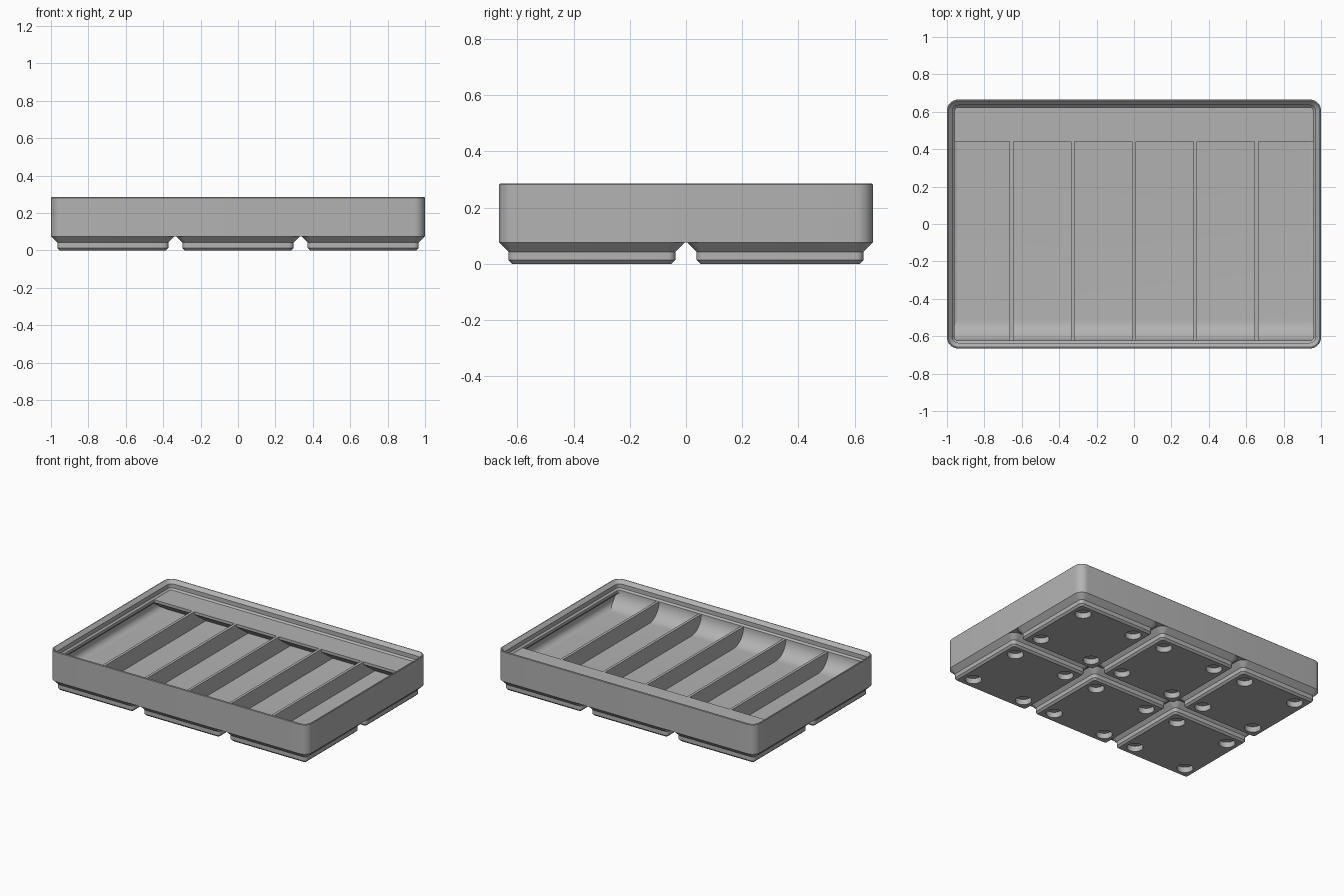
import bpy, bmesh
from math import sin, cos, pi

cube = bpy.data.objects.get("Cube")
if cube:
    bpy.data.objects.remove(cube, do_unlink=True)

S = 1 / 62.75                 # millimetres to scene units
HX, HY = 62.75, 41.75         # half size of the tray
CELL, FLOOR, RIM = 42, 7, 14  # foot pitch, floor height, divider height

grey = bpy.data.materials.new("plain_grey")
grey.use_nodes = True
grey.diffuse_color = (0.45, 0.45, 0.45, 1)
bsdf = grey.node_tree.nodes["Principled BSDF"]
bsdf.inputs["Base Color"].default_value = grey.diffuse_color
bsdf.inputs["Roughness"].default_value = 0.6


def finish(name, bm):
    """Turn a bmesh in millimetres into a shaded, scaled object."""
    bmesh.ops.recalc_face_normals(bm, faces=bm.faces)
    bmesh.ops.scale(bm, vec=(S, S, S), verts=bm.verts)
    mesh = bpy.data.meshes.new(name)
    bm.to_mesh(mesh)
    bm.free()
    mesh.materials.append(grey)
    obj = bpy.data.objects.new(name, mesh)
    bpy.context.collection.objects.link(obj)
    return obj


def activate(obj):
    bpy.ops.object.select_all(action='DESELECT')
    obj.select_set(True)
    bpy.context.view_layer.objects.active = obj


def smooth(obj):
    activate(obj)
    bpy.ops.object.shade_smooth_by_angle(angle=pi / 7)


def ring(bm, hx, hy, r, z, segs=8):
    """Rounded rectangle of vertices at height z."""
    verts = []
    for k, (sx, sy) in enumerate([(1, 1), (-1, 1), (-1, -1), (1, -1)]):
        for i in range(segs + 1):
            a = (k + i / segs) * pi / 2
            verts.append(bm.verts.new((sx * (hx - r) + r * cos(a),
                                       sy * (hy - r) + r * sin(a), z)))
    return verts


def loft(name, sections):
    """Skin rounded rectangles (hx, hy, radius, z) and cap both ends."""
    bm = bmesh.new()
    rings = [ring(bm, *s) for s in sections]
    for a, b in zip(rings, rings[1:]):
        for i in range(len(a)):
            j = (i + 1) % len(a)
            bm.faces.new((a[i], a[j], b[j], b[i]))
    bm.faces.new(rings[0])
    bm.faces.new(rings[-1])
    return finish(name, bm)


def extrude_x(name, profile, x0, x1):
    """Extrude a (y, z) outline along x."""
    bm = bmesh.new()
    face = bm.faces.new([bm.verts.new((x0, y, z)) for y, z in profile])
    new = bmesh.ops.extrude_face_region(bm, geom=[face])["geom"]
    bmesh.ops.translate(bm, vec=(x1 - x0, 0, 0),
                        verts=[v for v in new if isinstance(v, bmesh.types.BMVert)])
    return finish(name, bm)


# Tray shell: outer wall, stacking lip, undercut, filleted floor (inset, z)
shell = [(0, 4.75), (0, 17.65), (0.2, 17.88), (0.5, 17.88), (1.9, 16.5),
         (1.9, 14.7), (2.6, RIM), (2.6, 12.8), (0.95, 11.15)]
fillet = 2.8
for i in range(9):
    a = i / 8 * pi / 2
    shell.append((0.95 + fillet * (1 - cos(a)), FLOOR + fillet * (1 - sin(a))))
smooth(loft("tray_shell", [(HX - d, HY - d, max(3.75 - d, 0.05), z) for d, z in shell]))

# Curved scoop along the front of the floor
radius = RIM - FLOOR
front = -HY + 2.6
scoop = [(-40.6, FLOOR - 0.2)]
scoop.append((front + radius, FLOOR - 0.2))
for i in range(17):
    a = i / 16 * pi / 2
    scoop.append((front + radius * (1 - sin(a)), FLOOR + radius * (1 - cos(a))))
scoop.append((-40.6, RIM))
smooth(extrude_x("front_scoop", scoop, -61.5, 61.5))

# Label ledge along the back with a sloping underside
ledge = 27.6
extrude_x("back_ledge", [(ledge, RIM), (ledge, RIM - 1.2), (ledge + 8.2, FLOOR - 0.2),
                         (40.6, FLOOR - 0.2), (40.6, RIM)], -61.5, 61.5)

# Five thin dividers
for i in range(-2, 3):
    x = i * 20.55
    extrude_x(f"divider_{i + 3}", [(-40.5, FLOOR - 0.2), (40.5, FLOOR - 0.2),
                                   (40.5, RIM - 0.02), (-40.5, RIM - 0.02)],
              x - 0.6, x + 0.6)

# One stepped foot with four round sockets, repeated in a grid
foot = loft("feet", [(h, h, h - 17, z) for h, z in
                     [(17.8, 0), (18.6, 0.8), (18.6, 2.6), (20.75, 4.75), (20.4, 5.2)]])
bm = bmesh.new()
for sx in (-1, 1):
    for sy in (-1, 1):
        made = bmesh.ops.create_cone(bm, cap_ends=True, segments=32,
                                     radius1=3.25, radius2=3.25, depth=4.8)
        bmesh.ops.translate(bm, vec=(sx * 13, sy * 13, 0), verts=made["verts"])
cutter = finish("socket_cutter", bm)
cutter.hide_render = True

cut = foot.modifiers.new("sockets", 'BOOLEAN')
cut.operation = 'DIFFERENCE'
cut.solver = 'EXACT'
cut.object = cutter
activate(foot)
bpy.ops.object.modifier_apply(modifier=cut.name)
bpy.data.objects.remove(cutter, do_unlink=True)
smooth(foot)

foot.location = (-CELL * S, -CELL / 2 * S, 0)
for axis, count in ((0, 3), (1, 2)):
    arr = foot.modifiers.new("grid", 'ARRAY')
    arr.count = count
    arr.use_relative_offset = False
    arr.use_constant_offset = True
    offset = [0, 0, 0]
    offset[axis] = CELL * S
    arr.constant_offset_displace = offset
